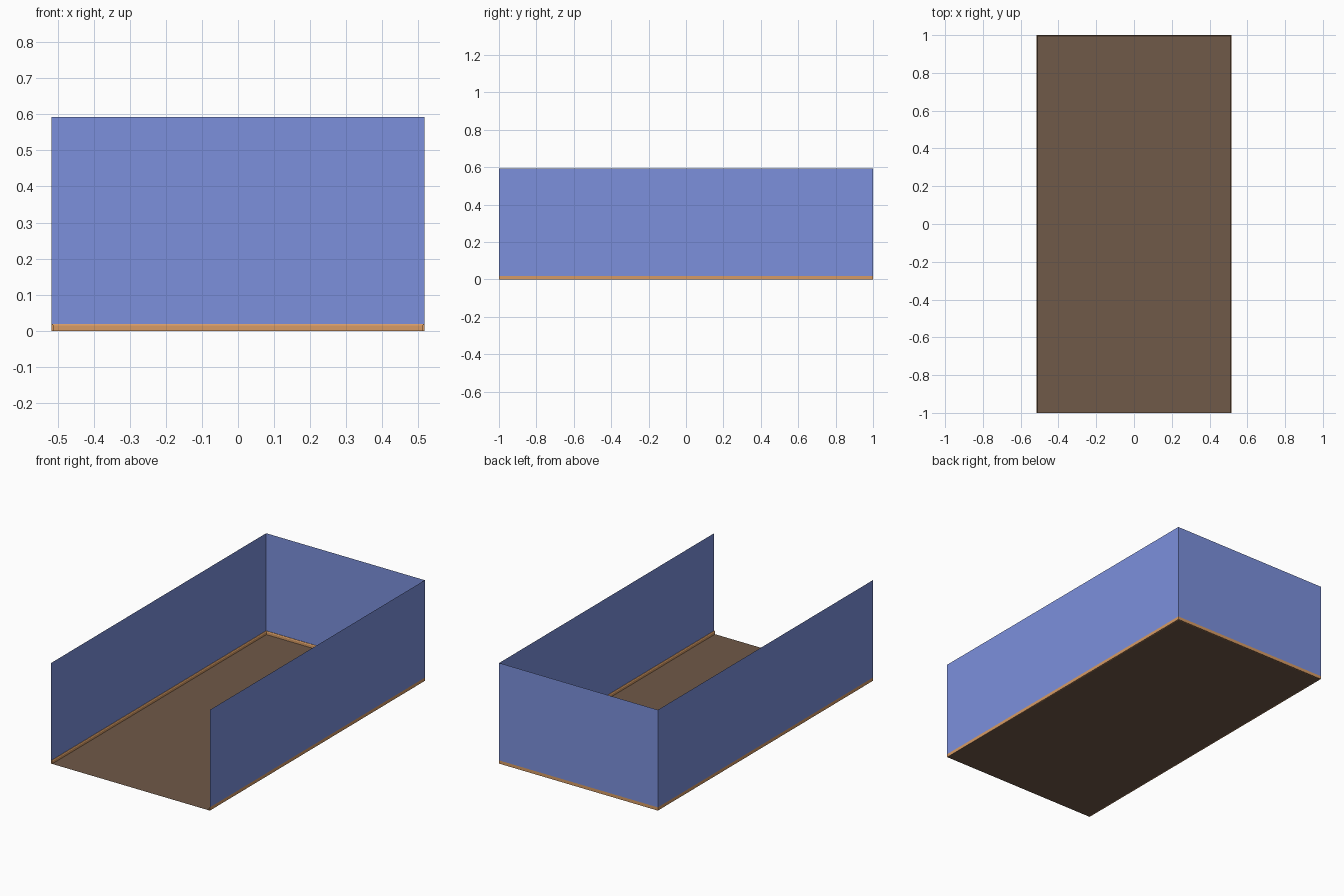
import bpy

if "Cube" in bpy.data.objects:
    bpy.data.objects.remove(bpy.data.objects["Cube"])

HX, HY, H = 0.517, 1.0, 0.593   # half width, half length, wall height
SK_H, SK_T = 0.019, 0.006       # skirting height and thickness


def material(name, rgb):
    m = bpy.data.materials.new(name)
    m.diffuse_color = (*rgb, 1)
    m.use_nodes = True
    m.node_tree.nodes["Principled BSDF"].inputs["Base Color"].default_value = m.diffuse_color
    return m


def mesh_object(name, verts, faces, mat):
    me = bpy.data.meshes.new(name)
    me.from_pydata(verts, [], faces)
    me.materials.append(mat)
    ob = bpy.data.objects.new(name, me)
    bpy.context.collection.objects.link(ob)
    return ob


def u_path(inset):
    """Open U around the room: left, back and right sides, mitred corners."""
    x, y = HX - inset, HY - inset
    return [(-x, -HY), (-x, y), (x, y), (x, -HY)]


def sweep(name, profile, mat, closed):
    """Run an (inset, z) profile around the U; closed profiles get end caps."""
    n = len(profile)
    verts = [(*u_path(d)[i], z) for i in range(4) for d, z in profile]
    faces = []
    for i in range(3):
        for j in range(n if closed else n - 1):
            k = (j + 1) % n
            faces.append((i * n + j, i * n + k, (i + 1) * n + k, (i + 1) * n + j))
    if closed:
        faces += [tuple(reversed(range(n))), tuple(range(3 * n, 4 * n))]
    return mesh_object(name, verts, faces, mat)


wall_mat = material("blue_paint", (0.20, 0.28, 0.72))
trim_mat = material("light_wood", (0.68, 0.33, 0.13))
floor_mat = material("dark_wood", (0.16, 0.10, 0.065))

# Floor sheet
mesh_object("floor", [(-HX, -HY, 0), (HX, -HY, 0), (HX, HY, 0), (-HX, HY, 0)],
            [(0, 1, 2, 3)], floor_mat)

# Three thin walls, open at the front
sweep("walls", [(0, SK_H), (0, H)], wall_mat, False)

# Skirting board with a chamfered top edge
sweep("skirting_board", [(0, 0), (0, SK_H), (SK_T * 0.5, SK_H), (SK_T, SK_H * 0.75), (SK_T, 0)],
      trim_mat, True)
